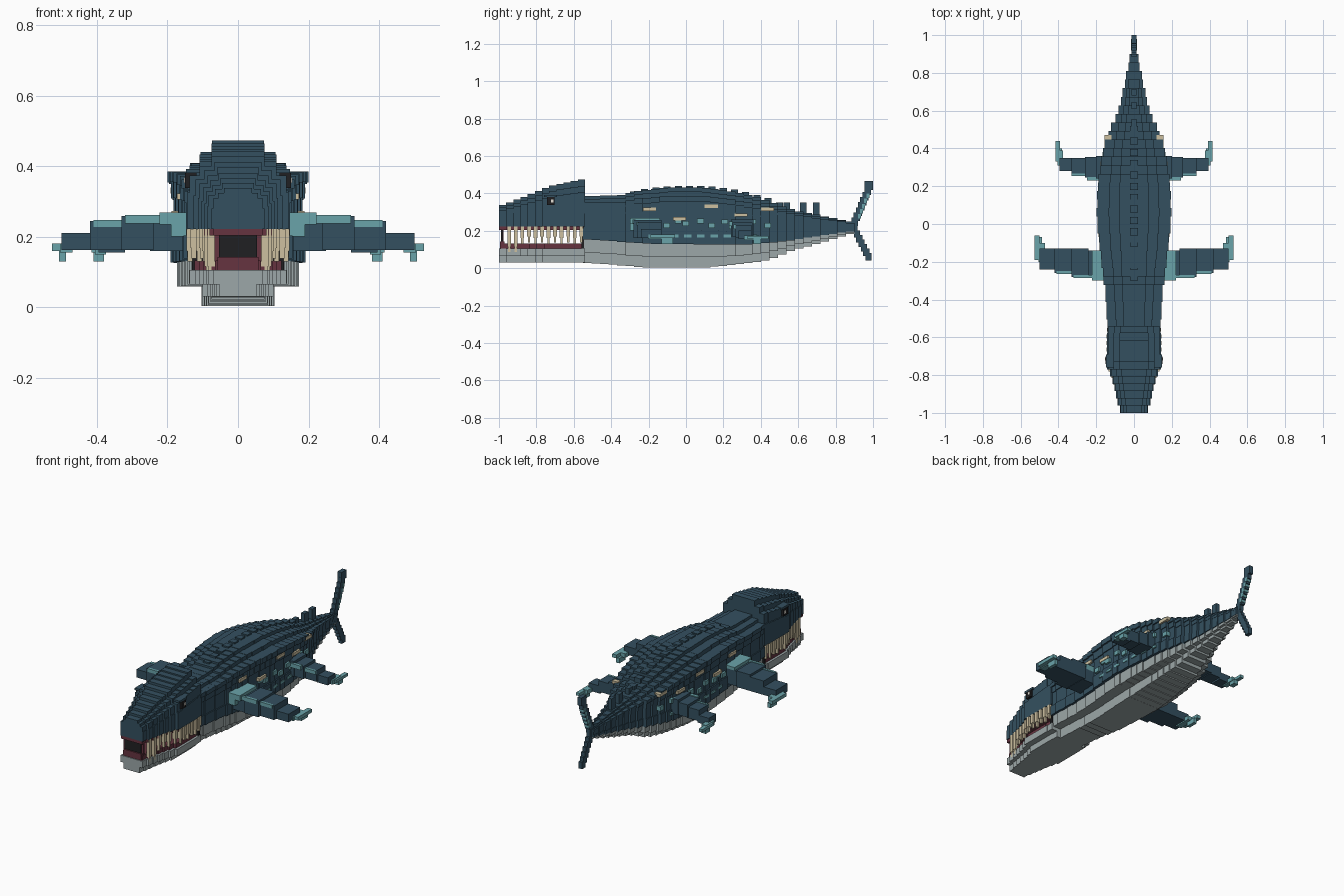
import bpy, bmesh, math

if "Cube" in bpy.data.objects:
    bpy.data.objects.remove(bpy.data.objects["Cube"], do_unlink=True)


def material(name, rgb):
    lin = [((c / 255 + 0.055) / 1.055) ** 2.4 if c > 10 else c / 3295 for c in rgb]
    m = bpy.data.materials.new(name)
    m.use_nodes = True
    m.diffuse_color = (*lin, 1)
    m.node_tree.nodes["Principled BSDF"].inputs["Base Color"].default_value = (*lin, 1)
    return m


NAVY = material("deep blue hide", (52, 80, 96))
TEAL = material("teal accent", (106, 164, 170))
GREY = material("pale grey belly", (156, 167, 168))
BONE = material("bone", (205, 192, 160))
GUM = material("dark red gum", (102, 52, 64))
BLACK = material("black", (32, 32, 34))
WHITE = material("eye white", (235, 230, 220))


def part(name, mat, boxes, mirror=False):
    """Make one object from boxes given as (x0, x1, y0, y1, z0, z1)."""
    if mirror:
        boxes = boxes + [(-b[1], -b[0], *b[2:]) for b in boxes]
    bm = bmesh.new()
    for x0, x1, y0, y1, z0, z1 in boxes:
        vs = bmesh.ops.create_cube(bm, size=1)["verts"]
        bmesh.ops.scale(bm, vec=(x1 - x0, y1 - y0, z1 - z0), verts=vs)
        bmesh.ops.translate(bm, vec=((x0 + x1) / 2, (y0 + y1) / 2, (z0 + z1) / 2), verts=vs)
    me = bpy.data.meshes.new(name)
    bm.to_mesh(me)
    bm.free()
    me.materials.append(mat)
    ob = bpy.data.objects.new(name, me)
    bpy.context.collection.objects.link(ob)
    return ob


def lerp(table, y):
    for (a, va), (b, vb) in zip(table, table[1:]):
        if y <= b:
            t = max(0, (y - a) / (b - a))
            return va + (vb - va) * t
    return table[-1][1]


# Body outlines along the length
WIDTH = [(-.55, .14), (-.35, .15), (-.25, .165), (-.08, .185), (.05, .197), (.2, .19), (.38, .165),
         (.5, .125), (.6, .08), (.7, .056), (.8, .036), (.9, .018)]
TOP = [(-.55, .385), (-.35, .39), (-.25, .415), (-.1, .43), (.1, .43), (.25, .41), (.4, .375),
       (.5, .335), (.6, .305), (.7, .285), (.9, .245)]
SEAM = [(-.55, .155), (-.4, .145), (-.2, .13), (.3, .125), (.5, .14), (.7, .17), (.9, .2)]
BOTTOM = [(-.55, .03), (-.4, .02), (-.22, .003), (.1, .003), (.3, .022), (.45, .045), (.55, .09),
          (.7, .13), (.9, .19)]
LAYERS = [(0, .25, .96), (.25, .6, .92), (.6, .75, .95), (.75, .85, 1), (.85, .93, .68), (.93, 1, .4)]

# Body and belly: stepped slices of stacked slabs
hide, belly = [], []
n, y_start, y_end = 32, -.55, .9
step = (y_end - y_start) / n
for i in range(n):
    y0 = y_start + i * step
    y1 = y0 + step
    y = y0 + step / 2
    w, top, seam, bot = (lerp(t, y) for t in (WIDTH, TOP, SEAM, BOTTOM))
    w += .003 * (i % 2)
    for f0, f1, k in LAYERS:
        hide.append((-w * k, w * k, y0, y1, seam + f0 * (top - seam), seam + f1 * (top - seam)))
    mid = bot + .45 * (seam - bot)
    belly.append((-w * .52, w * .52, y0, y1, bot, mid))
    belly.append((-w * .87, w * .87, y0, y1, mid, seam))
part("body", NAVY, hide)
part("belly", GREY, belly)

# Row of scutes down the back
part("back_scutes", NAVY,
     [(-.02, .02, y, y + .038, lerp(TOP, y) - .02, lerp(TOP, y) + .008)
      for y in [-.3 + .06 * k for k in range(14)]]
     + [(-.012, .012, y, y + .035, lerp(TOP, y) - .02, .352) for y in (.52, .61, .68)])

# Spots set on the flanks
def spots(rows, length, height):
    out = []
    for y, z in rows:
        x = max(lerp(WIDTH, y), lerp(WIDTH, y + length)) * .95
        out.append((x - .03, x + .006, y, y + length, z, z + height))
    return out


part("flank_bone_spots", BONE, spots([(-.23, .305), (-.07, .255), (.1, .322), (.26, .275), (.4, .305)],
                                     .07, .018), True)
part("flank_teal_spots", TEAL, spots([(-.12, .215), (-.06, .24), (-.02, .225), (.06, .24), (.12, .215),
                                      (.19, .235), (.23, .21), (.34, .235), (.42, .215)], .035, .026), True)
part("flank_teal_dashes", TEAL, spots([(-.08 + .07 * k, .165) for k in range(7)], .04, .014), True)

# Head: wedge of stepped slices, with the lower jaw and gums matching its width
HEAD_W = [(-1, .068), (-.95, .085), (-.88, .1), (-.8, .12), (-.76, .143), (-.6, .143), (-.54, .138)]
HEAD_T = [(-1, .325), (-.9, .36), (-.8, .4), (-.7, .44), (-.6, .46), (-.54, .473)]
skull, jaw, upper_gum, lower_gum = [], [], [], []
m = 12
for i in range(m):
    y0, y1 = -1 + .46 * i / m, -1 + .46 * (i + 1) / m
    y = (y0 + y1) / 2
    w, top = lerp(HEAD_W, y), lerp(HEAD_T, y1)
    for f0, f1, k in [(0, .5, 1), (.5, .74, .96), (.74, .87, .76), (.87, 1, .53)]:
        skull.append((-w * k, w * k, y0, y1, .222 + f0 * (top - .222), .222 + f1 * (top - .222)))
    jaw.append((-w * .7, w * .7, y0, y1, .03, .065))
    jaw.append((-w * .96, w * .96, y0, y1, .065, .105))
    upper_gum.append((-w * .93, w * .93, y0, y1, .204, .222))
    lower_gum.append((-w * .86, w * .86, y0 + .01, y1 + .01, .105, .132))
part("skull", NAVY, skull)
part("lower_jaw", GREY, jaw)
part("upper_gum", GUM, upper_gum)
part("lower_gum", GUM, lower_gum)
part("throat", BLACK, [(-.13, .13, -.56, -.545, .1, .23)])
part("mouth_frame", GUM, [(-.066, .066, -.982, -.975, .13, .21)])
part("mouth_front", BLACK, [(-.054, .054, -.988, -.981, .142, .203)])
part("tongue", GUM, [(-.058, .058, -.995, -.97, .1, .143)])

# Teeth: long fangs in front, shorter ones behind
teeth = []
for k in range(12):
    y = -.955 + .035 * k
    x = lerp(HEAD_W, y)
    low = .085 if k < 2 else .13 + .008 * (k % 2)
    teeth.append((x - .018, x + .003, y, y + .02, low + .03, .222))
    teeth.append((x - .014, x, y + .004, y + .016, low, low + .03))
part("teeth", BONE, teeth, True)

# Eyes under brow ledges
part("eyes", BLACK, [(.118, .15, -.742, -.702, .338, .38)], True)
part("eye_glints", WHITE, [(.14, .153, -.722, -.708, .352, .368)], True)
part("brows", NAVY, [(.1, .148, -.76, -.69, .38, .392)], True)

# Front flippers
part("front_flippers", NAVY, [(.14, .25, -.27, -.14, .16, .25), (.24, .33, -.28, -.13, .162, .258),
                              (.32, .42, -.26, -.13, .162, .245), (.41, .5, -.24, -.13, .162, .21)], True)
part("front_flipper_roots", TEAL, [(.14, .222, -.3, -.14, .235, .268), (.14, .19, -.3, -.25, .2, .24)], True)
part("front_flipper_edges", TEAL, [(.22, .32, -.285, -.27, .238, .261), (.32, .41, -.264, -.25, .228, .248)],
     True)
part("front_flipper_tips", TEAL, [(.47, .505, -.2, -.1, .155, .18), (.5, .528, -.19, -.06, .16, .18),
                                  (.488, .508, -.13, -.07, .13, .16)], True)

# Rear flippers
part("rear_flippers", NAVY, [(.13, .2, .24, .36, .17, .26), (.19, .26, .245, .355, .17, .245),
                             (.25, .33, .265, .35, .165, .23), (.32, .395, .28, .35, .155, .2)], True)
part("rear_flipper_edges", TEAL, [(.15, .25, .23, .25, .225, .25), (.25, .33, .255, .268, .21, .232)], True)
part("rear_flipper_tips", TEAL, [(.375, .405, .31, .39, .15, .175), (.392, .415, .33, .44, .155, .172),
                                 (.38, .41, .36, .4, .13, .155)], True)

# Tail fluke: two stepped lobes
upper, lower, trim = [], [], []
for k in range(8):
    y, z = .885 + .0115 * k, .225 + .0275 * k
    upper.append((-.013, .013, y, y + .034, z, z + .045))
    if 1 <= k <= 5:
        trim.append((-.015, .015, y + .022, y + .038, z + .012, z + .036))
for k in range(7):
    y, z = .885 + .0125 * k, .195 - .0245 * k
    lower.append((-.012, .012, y, y + .033, z - .008, z + .032))
part("upper_fluke", NAVY, upper + [(-.013, .013, .955, 1.0, .42, .466)])
part("upper_fluke_trim", TEAL, trim)
part("lower_fluke", NAVY, lower)
